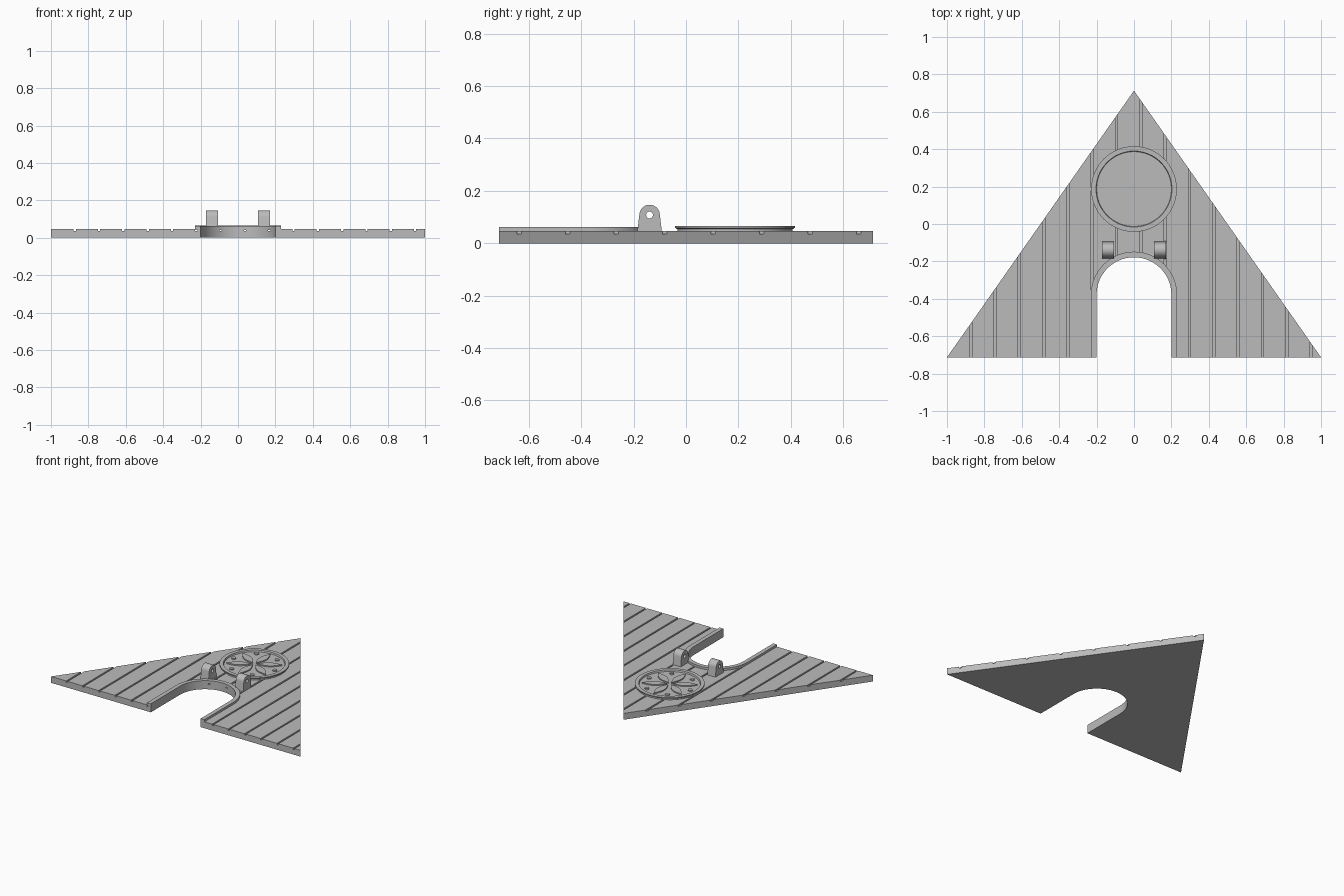
import bpy, bmesh
from math import sin, cos, pi, radians
from mathutils import Matrix

cube = bpy.data.objects.get("Cube")
if cube:
    bpy.data.objects.remove(cube, do_unlink=True)

grey = bpy.data.materials.new("stone grey")
grey.use_nodes = True
grey.diffuse_color = (0.5, 0.5, 0.5, 1)
grey.node_tree.nodes["Principled BSDF"].inputs["Base Color"].default_value = (0.5, 0.5, 0.5, 1)


def finish(name, bm):
    bmesh.ops.recalc_face_normals(bm, faces=bm.faces[:])
    mesh = bpy.data.meshes.new(name)
    bm.to_mesh(mesh)
    bm.free()
    mesh.materials.append(grey)
    obj = bpy.data.objects.new(name, mesh)
    bpy.context.collection.objects.link(obj)
    return obj


def add_prism(bm, points, low, high, matrix=Matrix()):
    face = bm.faces.new([bm.verts.new((x, y, low)) for x, y in points])
    new = bmesh.ops.extrude_face_region(bm, geom=[face])["geom"]
    top = [v for v in new if isinstance(v, bmesh.types.BMVert)]
    bmesh.ops.translate(bm, verts=top, vec=(0, 0, high - low))
    bmesh.ops.transform(bm, matrix=matrix, verts=list(set(face.verts) | set(top)))


def prism(name, points, low, high, matrix=Matrix()):
    bm = bmesh.new()
    add_prism(bm, points, low, high, matrix)
    return finish(name, bm)


def arc(cx, cy, r, start, end, n):
    angles = [radians(start + (end - start) * i / n) for i in range(n + 1)]
    return [(cx + r * cos(a), cy + r * sin(a)) for a in angles]


def select(obj):
    bpy.ops.object.select_all(action="DESELECT")
    obj.select_set(True)
    bpy.context.view_layer.objects.active = obj


def cut(obj, cutter):
    mod = obj.modifiers.new("cut", "BOOLEAN")
    mod.operation = "DIFFERENCE"
    mod.solver = "EXACT"
    mod.object = cutter
    select(obj)
    bpy.ops.object.modifier_apply(modifier=mod.name)
    bpy.data.objects.remove(cutter, do_unlink=True)


def smooth(obj):
    select(obj)
    bpy.ops.object.shade_smooth_by_angle(angle=radians(30))


BACK, TOP, ARCH_Y = 0.713, 0.046, -0.378

# Triangular gable slab with arched doorway
outline = [(-1, -BACK), (-0.2, -BACK)] + arc(0, ARCH_Y, 0.2, 180, 0, 32)
outline += [(0.2, -BACK), (1, -BACK), (0, BACK)]
gable = prism("gable_panel", outline, 0, TOP)

# Plank grooves
bm = bmesh.new()
for i in range(15):
    x = -0.873 + 0.13 * i
    add_prism(bm, [(x - 0.006, -1), (x + 0.006, -1), (x + 0.006, 1), (x - 0.006, 1)], TOP - 0.01, 0.1)
cut(gable, finish("groove_cutter", bm))
smooth(gable)

# Raised trim around the doorway
trim = [(-0.23, -BACK)] + arc(0, ARCH_Y, 0.23, 180, 0, 32) + [(0.23, -BACK), (0.2, -BACK)]
trim += arc(0, ARCH_Y, 0.2, 0, 180, 32) + [(-0.2, -BACK)]
smooth(prism("door_trim", trim, TOP - 0.004, 0.062))

# Round rosette with a raised rim, turned from a profile
CENTRE = Matrix.Translation((0, 0.187, 0))
bm = bmesh.new()
profile = [(0, 0.055), (0.2, 0.055), (0.203, 0.066), (0.229, 0.066),
           (0.229, 0.059), (0.22, 0.054), (0.22, 0.042), (0, 0.042)]
verts = [bm.verts.new((r, 0, z)) for r, z in profile]
edges = [bm.edges.new(pair) for pair in zip(verts, verts[1:])]
bmesh.ops.spin(bm, geom=verts + edges, cent=(0, 0, 0), axis=(0, 0, 1), angle=2 * pi, steps=64)
bmesh.ops.remove_doubles(bm, verts=bm.verts[:], dist=0.0001)
bmesh.ops.transform(bm, matrix=CENTRE, verts=bm.verts[:])
smooth(finish("rosette_disc", bm))

# Six petals alternating with six studs
side = [(0.018 + 0.165 * i / 12, 0.026 * sin(pi * i / 12)) for i in range(13)]
petal = side + [(x, -y) for x, y in side[-2:0:-1]]
stud = arc(0.165, 0, 0.015, 0, 345, 23)
petals, studs = bmesh.new(), bmesh.new()
for i in range(6):
    add_prism(petals, petal, 0.053, 0.063, CENTRE @ Matrix.Rotation(radians(30 + 60 * i), 4, "Z"))
    add_prism(studs, stud, 0.053, 0.063, CENTRE @ Matrix.Rotation(radians(60 * i), 4, "Z"))
smooth(finish("rosette_petals", petals))
smooth(finish("rosette_studs", studs))

# Pierced hinge lugs above the doorway
UPRIGHT = Matrix(((0, 0, 1, 0), (1, 0, 0, 0), (0, 1, 0, 0), (0, 0, 0, 1)))
LUG_Y, LUG_Z = -0.139, 0.108
shape = [(LUG_Y - 0.047, TOP - 0.004), (LUG_Y + 0.047, TOP - 0.004)] + arc(LUG_Y, LUG_Z, 0.039, 5, 175, 20)
for name, x in (("left_lug", 0.139), ("right_lug", -0.139)):
    lug = prism(name, shape, x - 0.032, x + 0.032, UPRIGHT)
    cut(lug, prism("pin_cutter", arc(LUG_Y, LUG_Z, 0.013, 0, 345, 23), x - 0.1, x + 0.1, UPRIGHT))
    smooth(lug)
